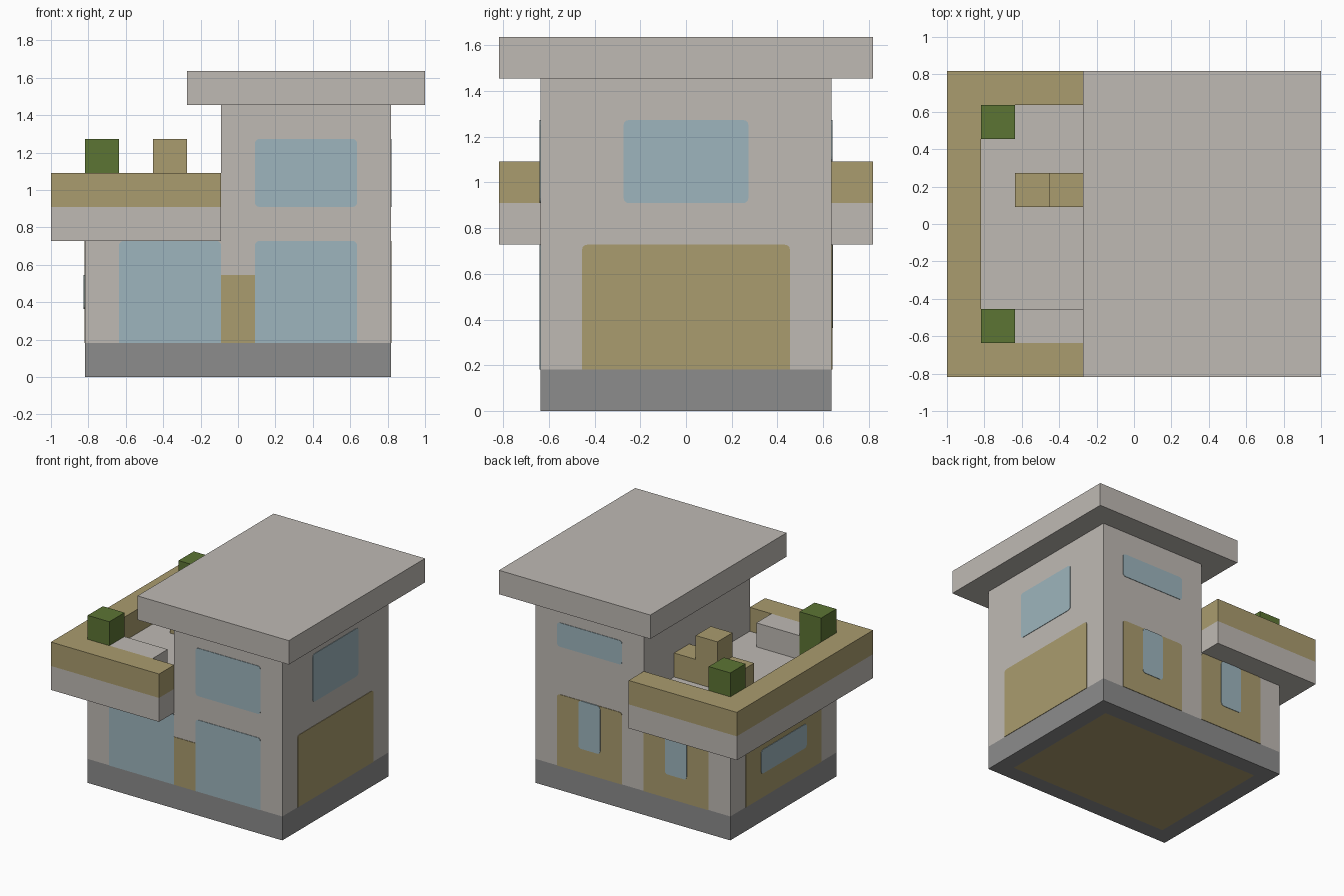
import bpy
import bmesh
import math
from mathutils import Vector

cube = bpy.data.objects.get("Cube")
if cube:
    bpy.data.objects.remove(cube, do_unlink=True)

U = 2 / 11  # one building module; all sizes below are counted in modules


def material(name, rgb):
    lin = [((c / 255 + 0.055) / 1.055) ** 2.4 for c in rgb] + [1]
    m = bpy.data.materials.new(name)
    m.use_nodes = True
    m.diffuse_color = lin
    m.node_tree.nodes["Principled BSDF"].inputs["Base Color"].default_value = lin
    return m


PLASTER = material("warm grey plaster", (191, 186, 180))
STONE = material("dark grey stone", (140, 140, 140))
WOOD = material("tan wood", (170, 156, 110))
GLASS = material("pale blue glass", (157, 181, 189))
LEAF = material("leaf green", (92, 117, 52))


def finish(name, bm, *mats):
    bmesh.ops.recalc_face_normals(bm, faces=bm.faces)
    mesh = bpy.data.meshes.new(name)
    bm.to_mesh(mesh)
    bm.free()
    for m in mats:
        mesh.materials.append(m)
    obj = bpy.data.objects.new(name, mesh)
    bpy.context.collection.objects.link(obj)
    return obj


def prism(name, points, direction, mat):
    """Extrude a closed outline of module-space points along a direction."""
    bm = bmesh.new()
    face = bm.faces.new([bm.verts.new(Vector(p) * U) for p in points])
    out = bmesh.ops.extrude_face_region(bm, geom=[face], use_keep_orig=True)
    moved = [v for v in out["geom"] if isinstance(v, bmesh.types.BMVert)]
    bmesh.ops.translate(bm, verts=moved, vec=Vector(direction) * U)
    return finish(name, bm, mat)


def box(name, x, y, z, mat):
    outline = [(x[0], y[0], z[0]), (x[1], y[0], z[0]), (x[1], y[1], z[0]), (x[0], y[1], z[0])]
    return prism(name, outline, (0, 0, z[1] - z[0]), mat)


# Wall planes: a point at position a along the wall and height z
WALLS = {
    "front": (lambda a, z: (a, -3.5, z), Vector((0, -1, 0))),
    "back": (lambda a, z: (a, 3.5, z), Vector((0, 1, 0))),
    "left": (lambda a, z: (4.5, a, z), Vector((1, 0, 0))),
    "right": (lambda a, z: (-4.5, a, z), Vector((-1, 0, 0))),
}


def plate(name, wall, a, z, mat, top=0.12, bottom=0.0, layer=1):
    """Thin wall plate with separately rounded top and bottom corners."""
    place, normal = WALLS[wall]
    corners = [(a[1], z[1], -1, -1, top, 0), (a[0], z[1], 1, -1, top, 90),
               (a[0], z[0], 1, 1, bottom, 180), (a[1], z[0], -1, 1, bottom, 270)]
    pts = []
    for ca, cz, sa, sz, r, start in corners:
        if r == 0:
            pts.append(place(ca, cz))
            continue
        for i in range(4):
            t = math.radians(start + 30 * i)
            pts.append(place(ca + sa * r + r * math.cos(t), cz + sz * r + r * math.sin(t)))
    prism(name, pts, normal * 0.02 * layer, mat)


# Foundation, with a wooden panel inset in its underside
base = box("foundation", (-4.5, 4.5), (-3.5, 3.5), (0, 1), STONE)
bm = bmesh.new()
bm.from_mesh(base.data)
under = [f for f in bm.faces if f.normal.z < -0.9]
bmesh.ops.inset_region(bm, faces=under, thickness=U)
for f in under:
    f.material_index = 1
bm.to_mesh(base.data)
bm.free()
base.data.materials.append(WOOD)

# Stepped walls and roof
profile = [(-4.5, 1), (4.5, 1), (4.5, 8), (-0.5, 8), (-0.5, 4), (-4.5, 4)]
prism("walls", [(x, -3.5, z) for x, z in profile], (0, 7, 0), PLASTER)
box("roof", (-1.5, 5.5), (-4.5, 4.5), (8, 9), PLASTER)

# Terrace slab and U-shaped parapet
box("terrace_floor", (-5.5, -0.5), (-4.5, 4.5), (4, 5), PLASTER)
rail = [(-0.5, -4.5), (-0.5, -3.5), (-4.5, -3.5), (-4.5, 3.5),
        (-0.5, 3.5), (-0.5, 4.5), (-5.5, 4.5), (-5.5, -4.5)]
prism("terrace_parapet", [(x, y, 5) for x, y in rail], (0, 0, 1), WOOD)

# Terrace furniture and plants
box("terrace_bench", (-3.5, -1.5), (-3.5, -2.5), (5, 6), PLASTER)
table = [(-3.5, 5), (-0.5, 5), (-0.5, 6), (-1.5, 6), (-1.5, 7), (-2.5, 7), (-2.5, 6), (-3.5, 6)]
prism("terrace_table", [(x, 0.5, z) for x, z in table], (0, 1, 0), WOOD)
for side, y in (("front", -3.5), ("back", 2.5)):
    box(side + "_shrub", (-4.5, -3.5), (y, y + 1), (5, 7), LEAF)

# Front openings
plate("front_window_right", "front", (-3.5, -0.5), (1, 4), GLASS)
plate("front_window_left", "front", (0.5, 3.5), (1, 4), GLASS)
plate("front_window_upper", "front", (0.5, 3.5), (5, 7), GLASS, bottom=0.12)
plate("front_door", "front", (-0.5, 0.5), (1, 3), WOOD, top=0)

# Back openings: two wooden doors with narrow panes, and a high window
for side, a in (("left", 0.5), ("right", -3.5)):
    plate("back_door_" + side, "back", (a, a + 3), (1, 4), WOOD)
    plate("back_door_pane_" + side, "back", (a + 1, a + 2), (2, 4), GLASS, bottom=0.12, layer=2)
plate("back_window_upper", "back", (0.5, 3.5), (6, 7), GLASS, bottom=0.12)

# Side openings
plate("garage_door", "left", (-2.5, 2.5), (1, 4), WOOD)
plate("left_window_upper", "left", (-1.5, 1.5), (5, 7), GLASS, bottom=0.12)
plate("right_panel", "right", (-2.5, 2.5), (1, 4), WOOD)
plate("right_panel_window", "right", (-1.5, 1.5), (2, 3), GLASS, bottom=0.12, layer=2)
